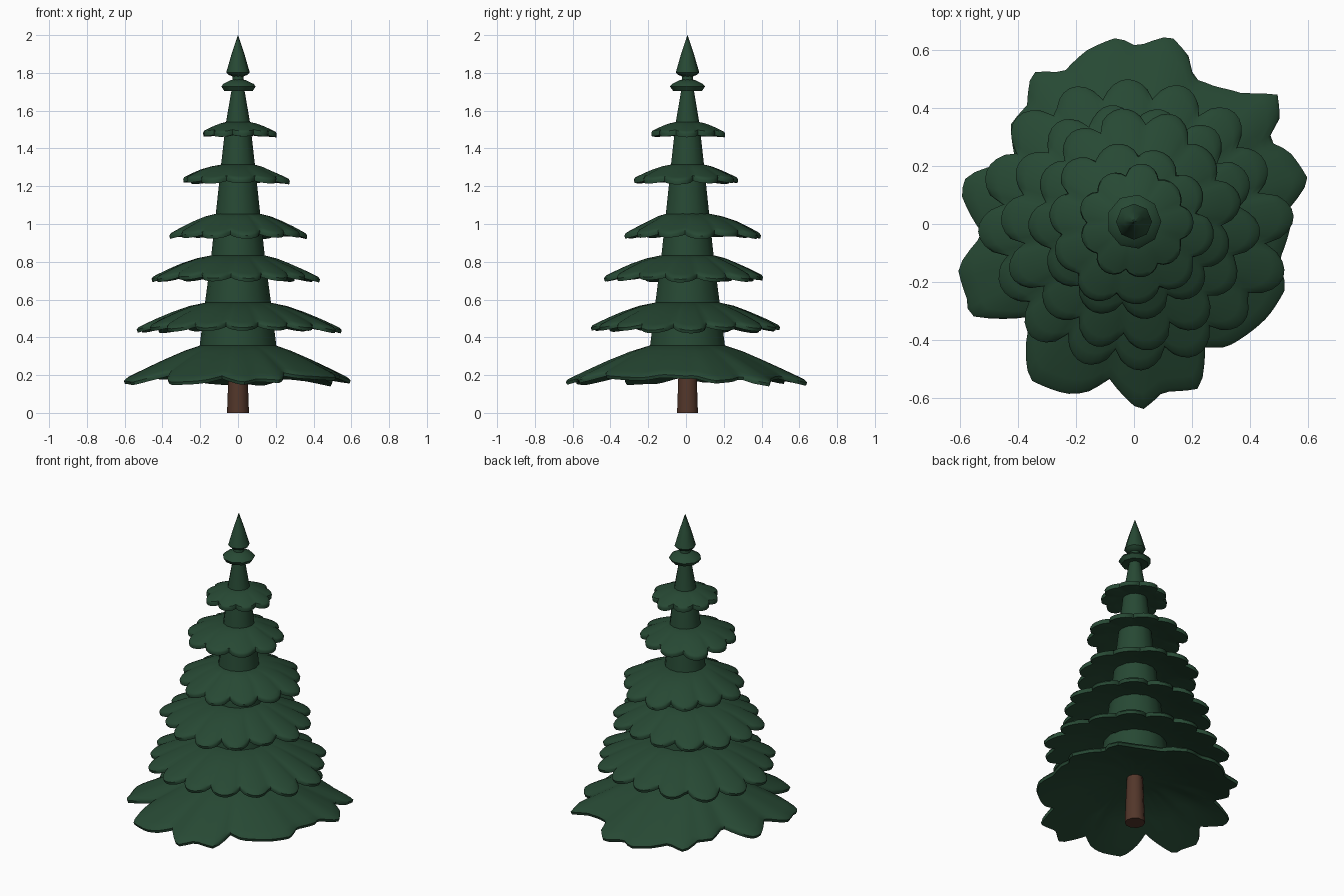
import bpy, bmesh, math, random

if "Cube" in bpy.data.objects:
    bpy.data.objects.remove(bpy.data.objects["Cube"])

random.seed(4)


def material(name, rgb):
    m = bpy.data.materials.new(name)
    m.diffuse_color = (*rgb, 1)
    m.use_nodes = True
    m.node_tree.nodes["Principled BSDF"].inputs["Base Color"].default_value = m.diffuse_color
    return m


GREEN = material("dark pine green", (0.02, 0.066, 0.034))
BROWN = material("bark brown", (0.085, 0.037, 0.023))


def ring_mesh(name, rings, mat, angle=40):
    """Skin a stack of closed rings (lists of points) and cap both ends."""
    bm = bmesh.new()
    vr = [[bm.verts.new(p) for p in r] for r in rings]
    n = len(vr[0])
    for a, b in zip(vr, vr[1:]):
        for i in range(n):
            j = (i + 1) % n
            bm.faces.new((a[i], a[j], b[j], b[i]))
    bm.faces.new(vr[0][::-1])
    bm.faces.new(vr[-1])
    bmesh.ops.recalc_face_normals(bm, faces=bm.faces)
    me = bpy.data.meshes.new(name)
    bm.to_mesh(me)
    bm.free()
    me.materials.append(mat)
    ob = bpy.data.objects.new(name, me)
    bpy.context.collection.objects.link(ob)
    bpy.ops.object.select_all(action='DESELECT')
    ob.select_set(True)
    bpy.context.view_layer.objects.active = ob
    bpy.ops.object.shade_smooth_by_angle(angle=math.radians(angle))
    return ob


def lathe(name, profile, sides, mat, cy=0.008, angle=50):
    rings = [[(r * math.cos(2 * math.pi * i / sides),
               cy + r * math.sin(2 * math.pi * i / sides), z)
              for i in range(sides)] for r, z in profile]
    return ring_mesh(name, rings, mat, angle)


def skirt(name, top, rim, rc, outline, r_max, center=(0, 0), power=1.35):
    """Drooping branch layer: convex top, short rim, hollowed underside."""
    cx, cy = center
    n = len(outline)

    def ring(t, inner, lower):
        pts = []
        for i, R in enumerate(outline):
            a = 2 * math.pi * i / n
            r = inner + t * (R - inner)
            # height follows the true radius, so notches sit a bit higher
            u = max(0, r - rc) / (r_max - rc)
            u = 0.65 * u + 0.35 * max(t, 0)
            z = top - (top - rim - 0.025) * u ** power - lower
            k = 1 if t > 0.5 else t * 2
            pts.append((cx * k + r * math.cos(a),
                        0.008 * (1 - k) + cy * k + r * math.sin(a), z))
        return pts

    rings = [ring(t, rc * 0.95, 0) for t in (0, .25, .5, .72, .88, .97)]
    rings.append(ring(1, rc * 0.95, 0.008))
    rings.append(ring(0.985, rc * 0.95, 0.027))
    rings += [ring(t, 0.03, l) for t, l in
              ((.85, .038), (.6, .05), (.3, .06), (0, .065))]
    return ring_mesh(name, rings, GREEN, 42)


def scallops(lobes, r_max, depth, phase):
    """Rounded lobes with sharp notches and slightly uneven lengths."""
    size = [random.uniform(0.9, 1.0) for _ in range(lobes)]
    size[0] = 1.0
    steps = 8
    out = []
    for i in range(lobes * steps):
        x = ((i + phase) % (lobes * steps)) / steps
        k = int(x)
        s = math.sin(math.pi * (x - k)) ** 0.75
        edge = 0.5 * (size[k] + min(size[k - 1], size[(k + 1) % lobes]))
        out.append(r_max * ((edge - depth) * (1 - s) + size[k] * s))
    return out


# trunk
lathe("trunk", [(0.058, 0), (0.052, 0.17), (0.046, 0.3)], 10, BROWN)

# tapered inner foliage core
lathe("foliage_core", [(0.15, 0.3), (0.205, 0.34), (0.175, 0.58), (0.142, 0.83),
                       (0.118, 1.05), (0.09, 1.31), (0.065, 1.53),
                       (0.034, 1.71), (0.028, 1.8)], 14, GREEN)

# lowest layer: uneven fan-shaped branches given as (degrees, radius)
fans = [(0, .54), (5, .53), (14, .62), (25, .59), (32, .54), (36, .62), (42, .665),
        (50, .585), (59, .55), (68, .54), (71, .6), (79, .66), (89, .61), (95, .645),
        (105, .62), (115, .575), (124, .63), (132, .55), (141, .545), (152, .46),
        (164, .6), (170, .605), (184, .52), (194, .625), (204, .63), (209, .65),
        (222, .475), (229, .57), (236, .645), (248, .63), (254, .605), (261, .54),
        (272, .645), (280, .585), (292, .61), (300, .49), (307, .53), (325, .56),
        (337, .567), (346, .515), (360, .54)]
low = []
for i in range(120):
    d = i * 3
    for (a, ra), (b, rb) in zip(fans, fans[1:]):
        if a <= d < b:
            low.append(ra + (rb - ra) * (d - a) / (b - a))
            break
skirt("branch_layer_1", 0.36, 0.15, 0.2, low, 0.63, power=1.15)

# upper layers: top z, rim z, core radius, radius, lobes, notch depth, phase, centre
layers = [(0.585, 0.42, 0.175, 0.55, 16, 0.12, 3, (0.0, 0.0)),
          (0.835, 0.69, 0.142, 0.45, 14, 0.13, 5, (-0.015, -0.005)),
          (1.055, 0.92, 0.118, 0.37, 12, 0.13, 2, (0.0, 0.035)),
          (1.315, 1.21, 0.09, 0.30, 10, 0.13, 6, (-0.022, 0.0)),
          (1.54, 1.46, 0.065, 0.205, 9, 0.13, 4, (0.0, 0.005))]
for i, (top, rim, rc, r, lobes, depth, ph, c) in enumerate(layers):
    skirt(f"branch_layer_{i + 2}", top, rim, rc,
          scallops(lobes, r, depth, ph), r, c)

# small collar below the tip
lathe("top_collar", [(0.03, 1.71), (0.078, 1.705), (0.094, 1.728), (0.082, 1.742),
                     (0.04, 1.762), (0.025, 1.765)], 9, GREEN)

# pointed tip
lathe("tree_tip", [(0.025, 1.78), (0.05, 1.79), (0.062, 1.803), (0.034, 1.9),
                   (0.001, 2.0)], 8, GREEN)
